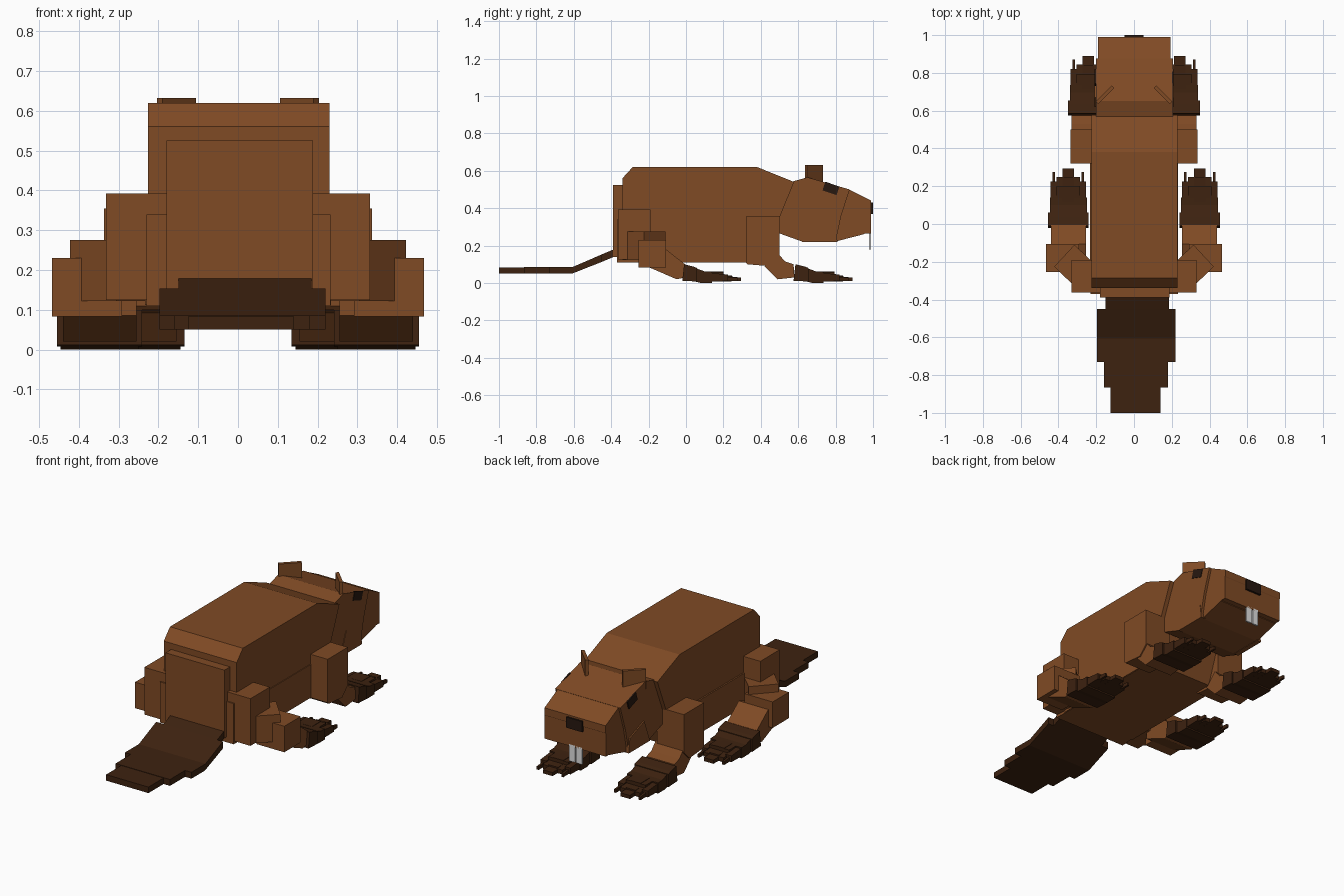
import bpy, bmesh

cube = bpy.data.objects.get("Cube")
if cube:
    bpy.data.objects.remove(cube, do_unlink=True)


def material(name, rgb):
    m = bpy.data.materials.new(name)
    m.use_nodes = True
    col = (*rgb, 1)
    m.diffuse_color = col
    bsdf = m.node_tree.nodes["Principled BSDF"]
    bsdf.inputs["Base Color"].default_value = col
    bsdf.inputs["Roughness"].default_value = 0.9
    return m


FUR = material("brown_fur", (0.215, 0.069, 0.018))
SKIN = material("dark_skin", (0.047, 0.016, 0.005))
BLACK = material("eye_and_nose", (0.02, 0.009, 0.005))
TOOTH = material("tooth_white", (0.75, 0.75, 0.75))


def prism(name, pts, lo, hi, mat, axis="x"):
    """Extrude a (y, z) outline along x, or an (x, y) outline along z."""
    place = (lambda t, p: (t, *p)) if axis == "x" else (lambda t, p: (*p, t))
    bm = bmesh.new()
    a = [bm.verts.new(place(lo, p)) for p in pts]
    b = [bm.verts.new(place(hi, p)) for p in pts]
    bm.faces.new(a)
    bm.faces.new(b)
    for i in range(len(pts)):
        j = (i + 1) % len(pts)
        bm.faces.new((a[i], a[j], b[j], b[i]))
    bmesh.ops.recalc_face_normals(bm, faces=bm.faces)
    me = bpy.data.meshes.new(name)
    bm.to_mesh(me)
    bm.free()
    me.materials.append(mat)
    ob = bpy.data.objects.new(name, me)
    bpy.context.collection.objects.link(ob)
    return ob


def box(name, x, y, z, mat):
    return prism(name, [(y[0], z[0]), (y[1], z[0]), (y[1], z[1]), (y[0], z[1])], *x, mat)


def pair(name, pts, lo, hi, mat, axis="x"):
    """Make a left part (+x) and its mirror image on the right."""
    prism("left_" + name, pts, lo, hi, mat, axis)
    if axis == "x":
        prism("right_" + name, pts, -hi, -lo, mat)
    else:
        prism("right_" + name, [(-x, y) for x, y in pts], lo, hi, mat, axis)


def pair_box(name, x, y, z, mat):
    pair(name, [(y[0], z[0]), (y[1], z[0]), (y[1], z[1]), (y[0], z[1])], *x, mat)


# Trunk and rump
prism("body", [(-0.34, 0.11), (-0.34, 0.56), (-0.285, 0.62), (0.38, 0.62),
               (0.578, 0.54), (0.50, 0.35), (0.47, 0.25), (0.42, 0.11)],
      -0.226, 0.23, FUR)
box("rump_upper", (-0.18, 0.188), (-0.39, -0.33), (0.14, 0.525), FUR)
box("rump_lower", (-0.23, 0.232), (-0.37, -0.33), (0.11, 0.34), FUR)
pair_box("flank", (0.20, 0.234), (-0.30, 0.33), (0.112, 0.30), FUR)

# Head, jaw and muzzle
prism("head", [(0.50, 0.35), (0.50, 0.265), (0.62, 0.222), (0.80, 0.222),
               (0.83, 0.36), (0.875, 0.50), (0.65, 0.565), (0.57, 0.543)],
      -0.202, 0.206, FUR)
pair("jaw", [(0.62, 0.22), (0.81, 0.22), (0.80, 0.30), (0.67, 0.35)], 0.18, 0.209, FUR)
prism("muzzle", [(0.80, 0.222), (0.955, 0.262), (0.965, 0.30), (0.965, 0.36),
                 (0.99, 0.40), (0.99, 0.44), (0.872, 0.50), (0.78, 0.45)],
      -0.19, 0.192, FUR)
box("nose", (-0.05, 0.05), (0.95, 1.0), (0.37, 0.43), BLACK)
pair_box("front_tooth", (0.004, 0.04), (0.978, 0.988), (0.18, 0.275), TOOTH)
box("upper_lip", (-0.19, 0.192), (0.93, 0.988), (0.265, 0.43), FUR)
pair("eye", [(0.745, 0.542), (0.82, 0.515), (0.805, 0.47), (0.73, 0.495)],
     0.201, 0.209, BLACK)
pair("ear", [(0.19, 0.635), (0.203, 0.648), (0.118, 0.733), (0.105, 0.72)],
     0.52, 0.632, FUR, "z")

# Front legs
pair("upper_arm", [(0.32, 0.11), (0.32, 0.355), (0.50, 0.355), (0.50, 0.14),
                   (0.45, 0.09), (0.33, 0.10)], 0.17, 0.337, FUR)
pair("forearm", [(0.42, 0.09), (0.49, 0.02), (0.58, 0.03), (0.575, 0.10),
                 (0.53, 0.115), (0.49, 0.16)], 0.155, 0.33, FUR)

# Hind legs
pair_box("thigh", (0.18, 0.332), (-0.363, -0.19), (0.125, 0.392), FUR)
pair("knee_link", [(0.305, -0.34), (0.422, -0.225), (0.315, -0.11), (0.19, -0.23)],
     0.122, 0.275, FUR, "z")
pair_box("knee", (0.292, 0.467), (-0.253, -0.107), (0.083, 0.23), FUR)
pair("shin", [(-0.20, 0.085), (-0.05, 0.02), (0.0, 0.03), (-0.005, 0.10),
              (-0.107, 0.18), (-0.20, 0.15)], 0.255, 0.44, FUR)


# Webbed feet with stepped toes and claws
def foot(name, cx, y):
    def part(label, dx, half, pts):
        pair(name + "_" + label, [(y + p, q) for p, q in pts],
             cx + dx - half, cx + dx + half, SKIN)

    part("heel", 0, 0.107, [(-0.02, 0.012), (-0.01, 0.10), (0.04, 0.088),
                            (0.06, 0.08), (0.06, 0.008)])
    part("pad", 0, 0.098, [(0.05, 0.008), (0.05, 0.08), (0.10, 0.062),
                           (0.14, 0.06), (0.14, 0.0), (0.08, 0.0)])
    for s in (-1, 1):
        part("outer_toe", s * 0.076, 0.018, [(0.12, 0.008), (0.12, 0.055),
                                             (0.225, 0.045), (0.225, 0.01)])
        part("inner_toe", s * 0.044, 0.018, [(0.12, 0.008), (0.12, 0.06),
                                             (0.20, 0.06), (0.20, 0.042),
                                             (0.25, 0.035), (0.25, 0.01)])
        part("outer_claw", s * 0.077, 0.006, [(0.21, 0.01), (0.21, 0.035),
                                              (0.275, 0.028), (0.275, 0.01)])
    part("middle_toe", 0, 0.030, [(0.12, 0.008), (0.12, 0.062), (0.20, 0.062),
                                  (0.20, 0.042), (0.245, 0.04), (0.245, 0.032),
                                  (0.295, 0.03), (0.295, 0.01)])


foot("hind_foot", 0.348, 0.0)
foot("front_foot", 0.242, 0.595)

# Flat tail: sloping root, then stepped paddle
prism("tail_root", [(-0.35, 0.195), (-0.45, 0.153), (-0.45, 0.113), (-0.35, 0.155)],
      -0.15, 0.185, SKIN)
prism("tail_paddle", [(-0.45, 0.153), (-0.605, 0.086), (-0.73, 0.086),
                      (-0.73, 0.05), (-0.61, 0.05), (-0.45, 0.113)], -0.197, 0.22, SKIN)
box("tail_middle", (-0.16, 0.18), (-0.865, -0.72), (0.05, 0.086), SKIN)
box("tail_tip", (-0.125, 0.14), (-1.0, -0.86), (0.05, 0.084), SKIN)
